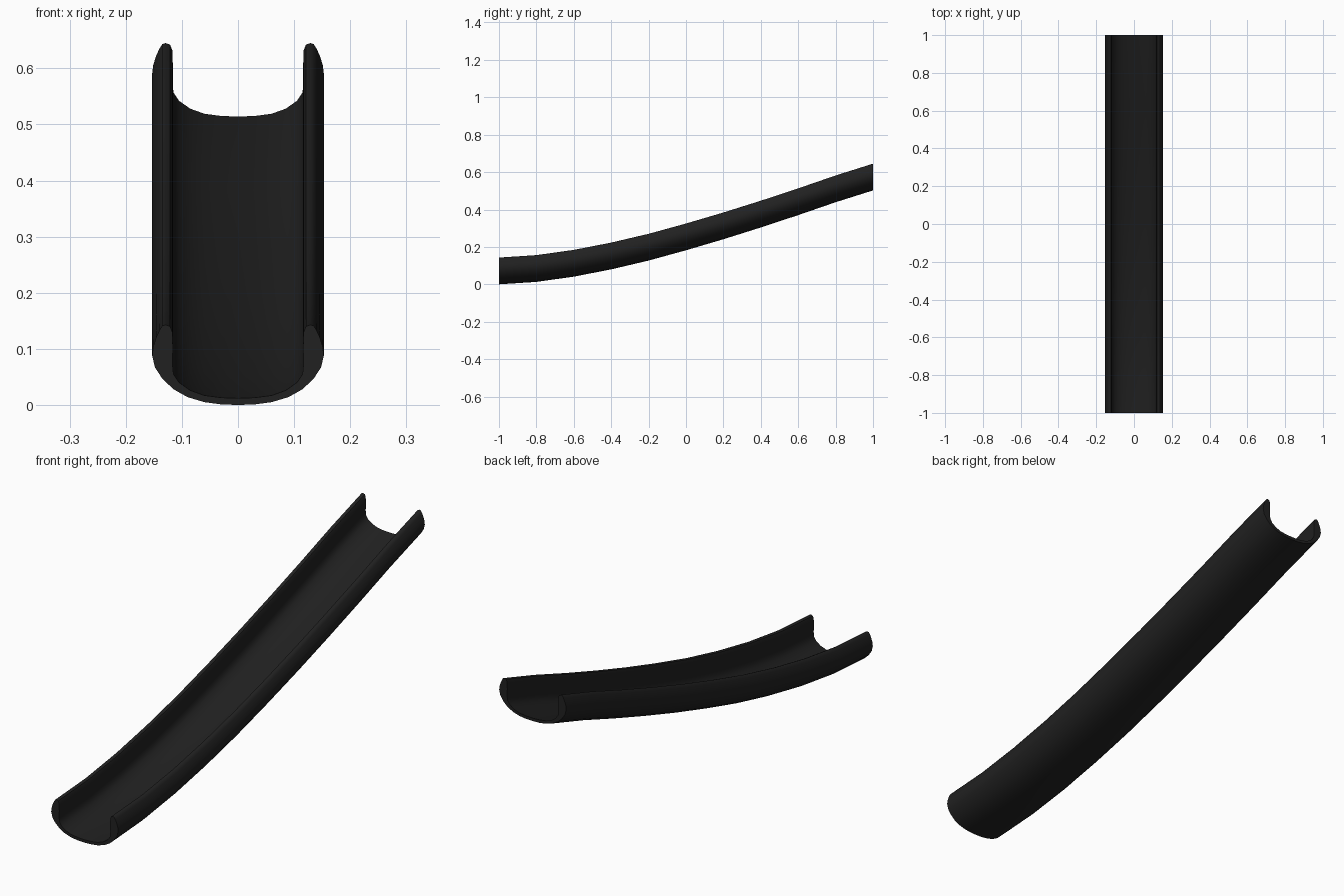
import bpy, bmesh, math

if "Cube" in bpy.data.objects:
    bpy.data.objects.remove(bpy.data.objects["Cube"])

# Half cross-section (x, height): outer bottom -> wall -> rounded lip -> inner floor
half = [(0.03, 0.001), (0.06, 0.005), (0.09, 0.014), (0.115, 0.028), (0.135, 0.047),
        (0.148, 0.067), (0.153, 0.088), (0.151, 0.104), (0.146, 0.12), (0.14, 0.133),
        (0.135, 0.141), (0.129, 0.143), (0.121, 0.14), (0.117, 0.13), (0.116, 0.1),
        (0.117, 0.075), (0.115, 0.055), (0.105, 0.04), (0.085, 0.026), (0.06, 0.017),
        (0.03, 0.013)]
profile = [(0, 0)] + half + [(0, 0.012)] + [(-x, z) for x, z in reversed(half)]

# Rising path: height of the underside at evenly spaced stations along y
rise = [0, 0.013, 0.041, 0.08, 0.127, 0.182, 0.241, 0.304, 0.37, 0.439, 0.502]

bm = bmesh.new()
rings = []
for i, h in enumerate(rise):
    y = -1 + 2 * i / (len(rise) - 1)
    rings.append([bm.verts.new((x, y, z + h)) for x, z in profile])
n = len(profile)
for a, b in zip(rings, rings[1:]):
    for k in range(n):
        bm.faces.new((a[k], a[(k + 1) % n], b[(k + 1) % n], b[k]))

# End caps as quad strips between the left and right sides of the wall
m = len(half)
for r in (rings[0], rings[-1]):
    loop = lambda k: r[k % n]
    outer = [loop(k) for k in range(-11, 12)]
    inner = [loop(m + 1 - k) for k in range(-11, 12)]
    for k in range(22):
        quad = []
        for v in (outer[k], outer[k + 1], inner[k + 1], inner[k]):
            if v not in quad:
                quad.append(v)
        if len(quad) > 2:
            bm.faces.new(quad)
bmesh.ops.recalc_face_normals(bm, faces=bm.faces)
mesh = bpy.data.meshes.new("slide_chute")
bm.to_mesh(mesh)
bm.free()

chute = bpy.data.objects.new("slide_chute", mesh)
bpy.context.collection.objects.link(chute)

# Black plastic
mat = bpy.data.materials.new("black_plastic")
mat.diffuse_color = (0.015, 0.015, 0.015, 1)
mat.use_nodes = True
mat.node_tree.nodes["Principled BSDF"].inputs["Base Color"].default_value = mat.diffuse_color
mesh.materials.append(mat)

bpy.context.view_layer.objects.active = chute
chute.select_set(True)
bpy.ops.object.shade_smooth_by_angle(angle=math.radians(40))
